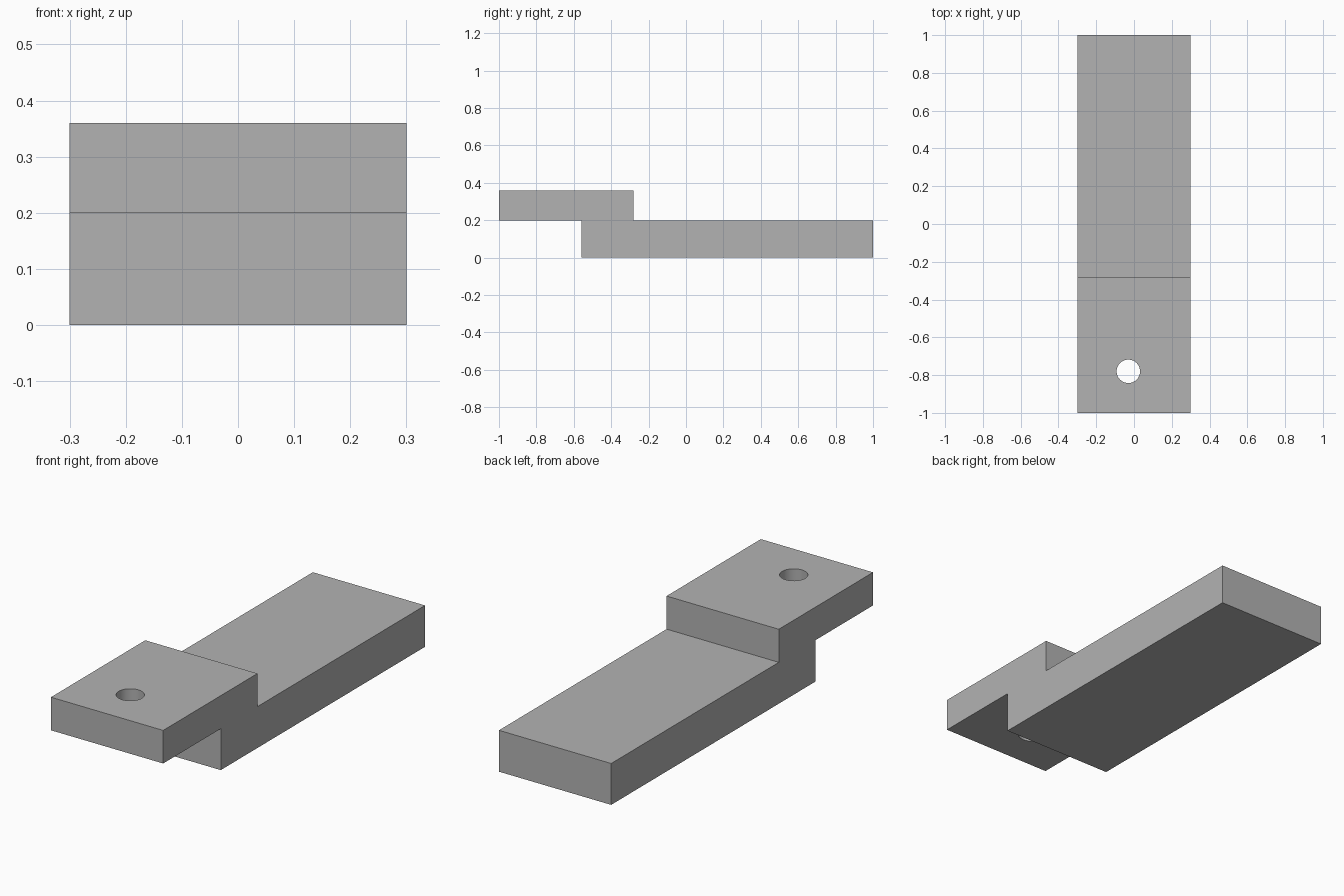
import bpy
import bmesh
from mathutils import Vector

cube = bpy.data.objects.get("Cube")
if cube:
    bpy.data.objects.remove(cube, do_unlink=True)

HALF_WIDTH = 0.30
HOLE_CENTRE = (-0.03, -0.78, 0.28)
HOLE_RADIUS = 0.062

# Plain grey
grey = bpy.data.materials.new("plain_grey")
grey.use_nodes = True
colour = (0.45, 0.45, 0.45, 1)
grey.diffuse_color = colour
grey.node_tree.nodes["Principled BSDF"].inputs["Base Color"].default_value = colour

# Stepped bracket: side profile (y, z) extruded across the width
profile = [(-1, 0.2), (-0.56, 0.2), (-0.56, 0), (1, 0),
           (1, 0.2), (-0.28, 0.2), (-0.28, 0.36), (-1, 0.36)]
bm = bmesh.new()
side = bm.faces.new([bm.verts.new((-HALF_WIDTH, y, z)) for y, z in profile])
extruded = bmesh.ops.extrude_face_region(bm, geom=[side])["geom"]
bmesh.ops.translate(bm, vec=Vector((2 * HALF_WIDTH, 0, 0)),
                    verts=[g for g in extruded if isinstance(g, bmesh.types.BMVert)])
bmesh.ops.recalc_face_normals(bm, faces=bm.faces)
mesh = bpy.data.meshes.new("stepped_bracket")
bm.to_mesh(mesh)
bm.free()
mesh.materials.append(grey)
bracket = bpy.data.objects.new("stepped_bracket", mesh)
bpy.context.collection.objects.link(bracket)

# Round hole through the raised tab
bpy.ops.mesh.primitive_cylinder_add(vertices=48, radius=HOLE_RADIUS, depth=0.4,
                                    location=HOLE_CENTRE)
cutter = bpy.context.object
cutter.name = "hole_cutter"
cutter.data.materials.append(grey)
cut = bracket.modifiers.new("hole", 'BOOLEAN')
cut.operation = 'DIFFERENCE'
cut.solver = 'EXACT'
cut.object = cutter

# Bake the cut and remove the cutter
bpy.ops.object.select_all(action='DESELECT')
bracket.select_set(True)
bpy.context.view_layer.objects.active = bracket
bpy.ops.object.modifier_apply(modifier=cut.name)
bpy.data.objects.remove(cutter, do_unlink=True)
bpy.ops.object.shade_smooth_by_angle()
